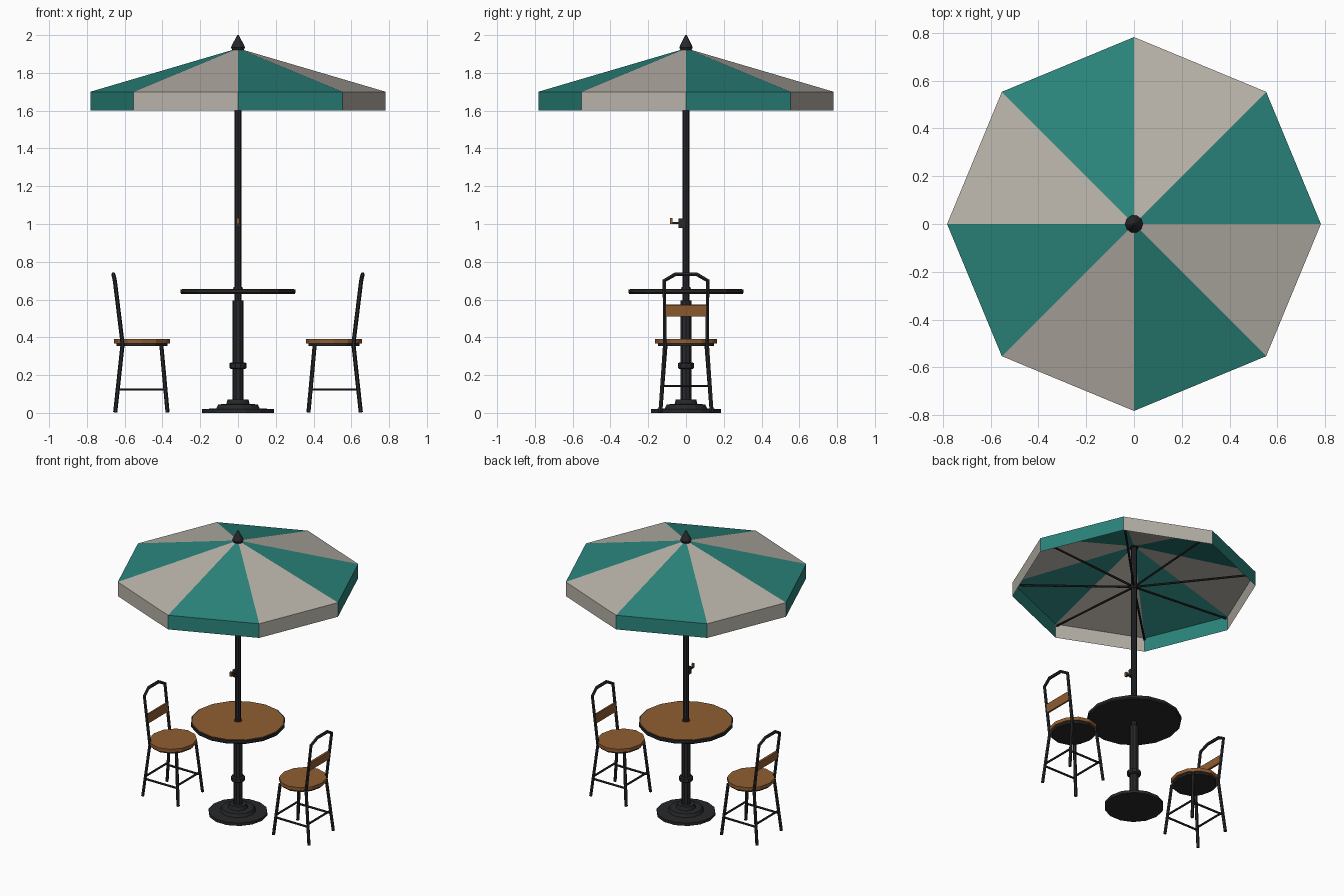
import bpy, bmesh
from math import cos, sin, pi
from mathutils import Vector

if "Cube" in bpy.data.objects:
    bpy.data.objects.remove(bpy.data.objects["Cube"])


def material(name, rgb):
    m = bpy.data.materials.new(name)
    m.diffuse_color = (*rgb, 1)
    m.use_nodes = True
    m.node_tree.nodes["Principled BSDF"].inputs["Base Color"].default_value = m.diffuse_color
    return m


METAL = material("dark_metal", (0.02, 0.021, 0.023))
WOOD = material("wood", (0.28, 0.11, 0.032))
TEAL = material("teal_fabric", (0.024, 0.23, 0.2))
CREAM = material("cream_fabric", (0.48, 0.45, 0.4))


def finish(name, bm, *mats):
    me = bpy.data.meshes.new(name)
    bmesh.ops.recalc_face_normals(bm, faces=bm.faces)
    bm.to_mesh(me)
    bm.free()
    for m in mats:
        me.materials.append(m)
    ob = bpy.data.objects.new(name, me)
    bpy.context.collection.objects.link(ob)
    return ob


def lathe(name, profile, sides, mat, at=(0, 0), scale=(1, 1)):
    """Closed turned solid from (radius, z) points, bottom to top."""
    bm = bmesh.new()
    rings = []
    for r, z in profile:
        rings.append([bm.verts.new((at[0] + scale[0] * r * cos(2 * pi * i / sides),
                                    at[1] + scale[1] * r * sin(2 * pi * i / sides), z))
                      for i in range(sides)])
    for a, b in zip(rings, rings[1:]):
        for i in range(sides):
            j = (i + 1) % sides
            bm.faces.new((a[i], a[j], b[j], b[i]))
    bm.faces.new(rings[0])
    bm.faces.new(rings[-1])
    return finish(name, bm, mat)


def tube(name, points, radius, mat=METAL):
    """Faceted tube along a polyline."""
    cu = bpy.data.curves.new(name, 'CURVE')
    cu.dimensions = '3D'
    cu.bevel_depth = radius
    cu.bevel_resolution = 1
    cu.use_fill_caps = True
    sp = cu.splines.new('POLY')
    sp.points.add(len(points) - 1)
    for p, co in zip(sp.points, points):
        p.co = (*co, 1)
    sp.use_smooth = False
    cu.materials.append(mat)
    ob = bpy.data.objects.new(name, cu)
    bpy.context.collection.objects.link(ob)
    return ob


def box(name, centre, size, mat, tilt=0):
    bm = bmesh.new()
    bmesh.ops.create_cube(bm, size=1)
    for v in bm.verts:
        v.co = Vector(v.co) * Vector(size)
    ob = finish(name, bm, mat)
    ob.location = centre
    ob.rotation_euler = (0, tilt, 0)
    return ob


# Canopy: eight alternating panels with a hanging valance
bm = bmesh.new()
apex = bm.verts.new((0, 0, 1.93))
rim, hem = [[bm.verts.new((0.782 * cos(i * pi / 4), 0.782 * sin(i * pi / 4), z))
             for i in range(8)] for z in (1.70, 1.60)]
for i in range(8):
    j = (i + 1) % 8
    for f in (bm.faces.new((apex, rim[i], rim[j])),
              bm.faces.new((rim[i], hem[i], hem[j], rim[j]))):
        f.material_index = i % 2
finish("canopy", bm, TEAL, CREAM)

# Ribs and hub under the canopy
for i in range(8):
    c, s = cos(i * pi / 4), sin(i * pi / 4)
    tube(f"canopy_rib_{i + 1}", [(0.01 * c, 0.01 * s, 1.63), (0.77 * c, 0.77 * s, 1.682)], 0.007)
lathe("rib_hub", [(0.025, 1.615), (0.025, 1.645)], 8, METAL)

# Pole and finial
lathe("pole", [(0.018, 0.55), (0.018, 1.93)], 8, METAL)
lathe("finial", [(0.028, 1.915), (0.037, 1.935), (0.033, 1.945), (0.004, 2.0)], 10, METAL)

# Crank on the pole
box("crank_housing", (0, -0.026, 1.003), (0.026, 0.03, 0.05), METAL)
box("crank_arm", (0, -0.058, 1.005), (0.012, 0.05, 0.011), METAL)
box("crank_knob", (0, -0.078, 1.016), (0.014, 0.015, 0.03), WOOD)

# Table
lathe("table_rim", [(0.30, 0.63), (0.305, 0.637), (0.305, 0.654)], 16, METAL)
lathe("table_top", [(0.296, 0.64), (0.296, 0.657)], 16, WOOD)
lathe("table_collar", [(0.028, 0.65), (0.022, 0.667)], 8, METAL)

# Pedestal and stepped base
lathe("pedestal", [(0.03, 0.05), (0.03, 0.595)], 10, METAL)
lathe("pedestal_collar", [(0.036, 0.232), (0.045, 0.238), (0.045, 0.262), (0.036, 0.268)], 10, METAL)
lathe("base", [(0.19, 0), (0.19, 0.02), (0.115, 0.024), (0.105, 0.045),
               (0.062, 0.047), (0.055, 0.072)], 14, METAL)


def chair(side, s):
    n = side + "_chair_"
    # Round seat on a metal pan
    lathe(n + "seat", [(1, 0.367), (1, 0.391)], 12, WOOD, (s * 0.508, 0), (0.149, 0.163))
    lathe(n + "seat_pan", [(1, 0.354), (1, 0.368)], 12, METAL, (s * 0.508, 0), (0.135, 0.149))
    # Rear legs and back frame as one bent tube
    half = [(s * 0.65, 0.136, 0.003), (s * 0.611, 0.112, 0.365),
            (s * 0.652, 0.115, 0.70), (s * 0.66, 0.056, 0.734)]
    tube(n + "back_frame", half + [(x, -y, z) for x, y, z in reversed(half)], 0.011)
    # Back slat
    box(n + "back_slat", (s * 0.632, 0, 0.542), (0.014, 0.216, 0.06), WOOD, s * 0.12)
    # Front legs and side stretchers
    for m, t in ((1, "left"), (-1, "right")):
        tube(n + "front_leg_" + t, [(s * 0.373, m * 0.136, 0.003), (s * 0.406, m * 0.108, 0.36)], 0.011)
        tube(n + "side_stretcher_" + t, [(s * 0.637, m * 0.128, 0.124), (s * 0.385, m * 0.127, 0.124)], 0.007)
    # Cross stretchers
    for x, t in ((0.635, "rear"), (0.386, "front")):
        tube(n + "cross_stretcher_" + t, [(s * x, -0.126, 0.142), (s * x, 0.126, 0.142)], 0.007)


chair("left", -1)
chair("right", 1)
